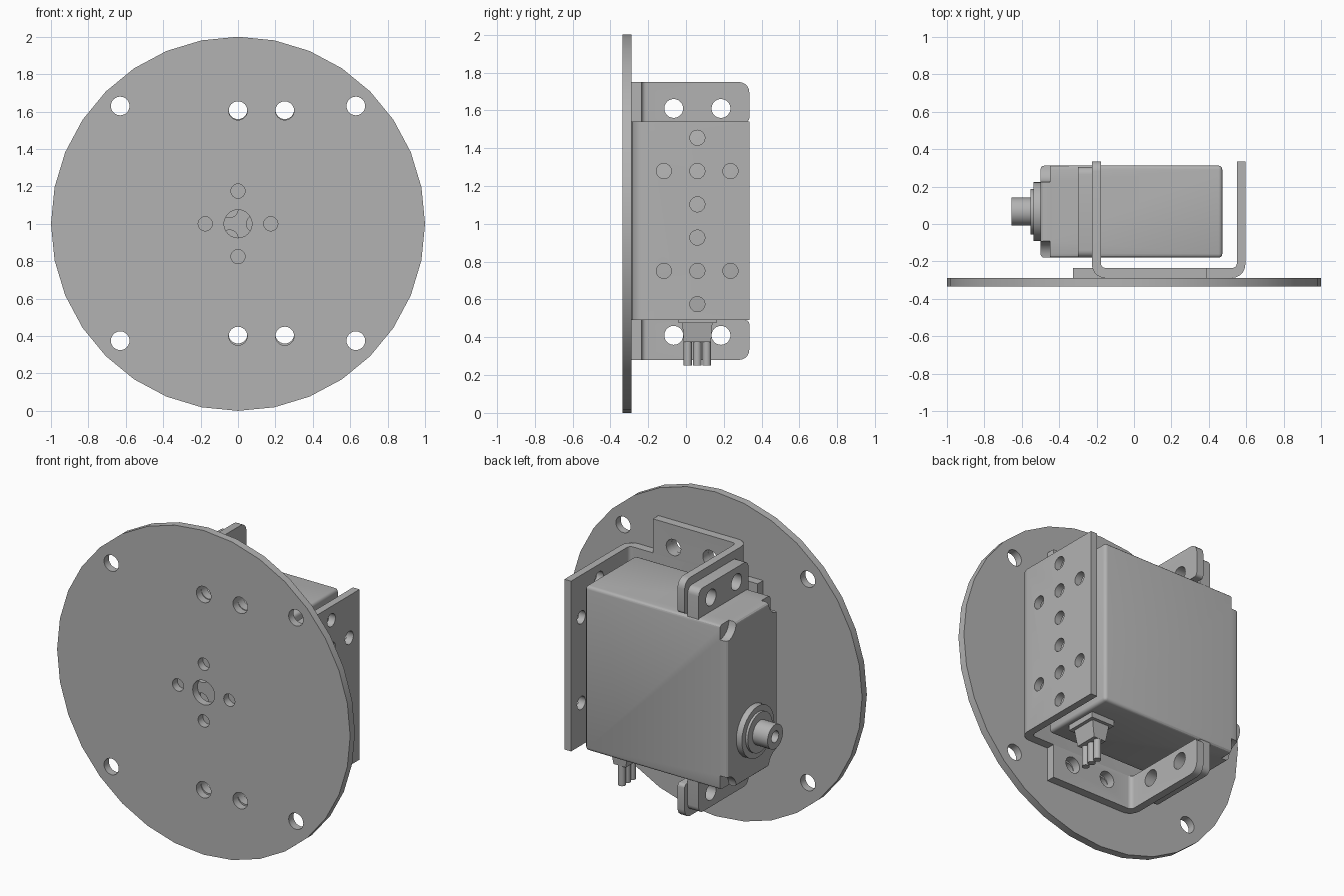
import bpy, bmesh
from math import pi, sin, cos
from mathutils import Vector, Matrix

if "Cube" in bpy.data.objects:
    bpy.data.objects.remove(bpy.data.objects["Cube"], do_unlink=True)

GREY = (0.45, 0.45, 0.45, 1)
grey = bpy.data.materials.new("light grey")
grey.use_nodes = True
grey.diffuse_color = GREY
grey.node_tree.nodes["Principled BSDF"].inputs["Base Color"].default_value = GREY

# Extrusion axes: columns map profile u, v and depth to model space
FRAMES = {
    "x": Matrix(((0, 0, 1), (1, 0, 0), (0, 1, 0))),
    "y": Matrix(((1, 0, 0), (0, 0, 1), (0, 1, 0))),
    "z": Matrix.Identity(3),
}


def finish(name, bm):
    bmesh.ops.recalc_face_normals(bm, faces=bm.faces)
    mesh = bpy.data.meshes.new(name)
    bm.to_mesh(mesh)
    bm.free()
    mesh.materials.append(grey)
    ob = bpy.data.objects.new(name, mesh)
    bpy.context.collection.objects.link(ob)
    return ob


def fillet(points, radii, steps=5):
    """Round the listed right-angled corners of a polygon."""
    out = []
    for i, p in enumerate(points):
        p, r = Vector(p), radii.get(i, 0)
        if not r:
            out.append(p)
            continue
        a = (Vector(points[i - 1]) - p).normalized() * r
        b = (Vector(points[(i + 1) % len(points)]) - p).normalized() * r
        for k in range(steps + 1):
            t = k / steps * pi / 2
            out.append(p + a * (1 - sin(t)) + b * (1 - cos(t)))
    return out


def add_prism(bm, points, axis, lo, hi):
    m = FRAMES[axis]
    rings = [[bm.verts.new(m @ Vector((u, v, d))) for u, v in points] for d in (lo, hi)]
    bm.faces.new(rings[0])
    bm.faces.new(rings[1])
    n = len(points)
    for i in range(n):
        j = (i + 1) % n
        bm.faces.new((rings[0][i], rings[0][j], rings[1][j], rings[1][i]))


def prism(name, points, axis, lo, hi, radii={}):
    bm = bmesh.new()
    add_prism(bm, fillet(points, radii), axis, lo, hi)
    return finish(name, bm)


def circle(u, v, r, n=24):
    return [(u + r * sin(2 * pi * i / n), v + r * cos(2 * pi * i / n)) for i in range(n)]


def rect(u0, u1, v0, v1):
    return [(u0, v0), (u1, v0), (u1, v1), (u0, v1)]


def modify(ob, kind, **settings):
    mod = ob.modifiers.new(kind.title(), kind)
    for key, value in settings.items():
        setattr(mod, key, value)
    bpy.context.view_layer.objects.active = ob
    bpy.ops.object.modifier_apply(modifier=mod.name)


def drill(ob, holes, axis, lo, hi):
    """Cut round holes (u, v, radius) through a part."""
    bm = bmesh.new()
    for u, v, r in holes:
        add_prism(bm, circle(u, v, r), axis, lo, hi)
    cutter = finish("hole_cutter", bm)
    cutter.hide_render = True
    modify(ob, "BOOLEAN", operation="DIFFERENCE", solver="EXACT", object=cutter)
    bpy.data.objects.remove(cutter, do_unlink=True)


parts = []

# Round mounting disc
disc = prism("mounting_disc", circle(0, 1, 1, 32), "y", -0.335, -0.288)
holes = [(x, z, 0.05) for x in (-0.63, 0.63) for z in (0.375, 1.63)]
holes += [(x, z, 0.05) for x in (0, 0.25) for z in (0.4, 1.605)]
holes += [(0.175 * s, 1, 0.038) for s in (-1, 1)] + [(0, 1 + 0.175 * s, 0.038) for s in (-1, 1)]
drill(disc, holes + [(0, 1, 0.075)], "y", -0.5, -0.2)
parts.append(disc)

# Bracket: base and tall side plate bent from one sheet
Y0, Y1, TOP = -0.288, -0.235, 0.335
side = prism("bracket_side_plate",
             [(-0.325, Y0), (0.595, Y0), (0.595, TOP), (0.55, TOP), (0.55, Y1), (-0.325, Y1)],
             "z", 0.49, 1.54, {1: 0.07, 4: 0.025})
rows = [(0.06, 0.575 + 0.176 * i, 0.04) for i in range(6)]
rows += [(y, z, 0.04) for y in (-0.117, 0.235) for z in (0.751, 1.279)]
drill(side, rows, "x", 0.5, 0.7)
drill(side, [(0.09 * cos(a), 1 + 0.09 * sin(a), 0.045) for a in (0, 2 * pi / 3, -2 * pi / 3)],
      "y", -0.4, -0.2)
parts.append(side)

# Bracket ears above and below, servo tabs bolted against them
for label, lo, hi, outer, hole_z in (("upper", 1.54, 1.75, 1.75, 1.61),
                                     ("lower", 0.28, 0.49, 0.28, 0.41)):
    ear = prism(label + "_bracket_ear",
                [(-0.225, Y0), (0.39, Y0), (0.39, Y1), (-0.177, Y1), (-0.177, TOP), (-0.225, TOP)],
                "z", lo, hi, {0: 0.07, 3: 0.025})
    bm = bmesh.new()
    bm.from_mesh(ear.data)
    for z, r in ((outer, 0.055), (lo + hi - outer, 0.02)):
        edges = [e for e in bm.edges
                 if all(v.co.y > TOP - 0.001 and abs(v.co.z - z) < 0.001 for v in e.verts)]
        bmesh.ops.bevel(bm, geom=edges, offset=r, segments=5, profile=0.5, affect="EDGES")
    bm.to_mesh(ear.data)
    bm.free()
    ear_holes = [(y, hole_z, 0.05) for y in (-0.065, 0.185)]
    drill(ear, ear_holes, "x", -0.4, 0)
    drill(ear, [(x, hole_z, 0.05) for x in (0, 0.25)], "y", -0.4, -0.15)

    tab_z = (1.45, 1.7) if label == "upper" else (0.32, 0.57)
    corners = {2: 0.04, 3: 0.04} if label == "upper" else {0: 0.04, 1: 0.04}
    tab = prism(label + "_servo_tab", rect(-0.18, 0.305, *tab_z), "x", -0.3, -0.225, corners)
    drill(tab, ear_holes, "x", -0.4, 0)
    parts += [ear, tab]

# Servo case with a screw recess in each front corner
case = prism("servo_case", rect(-0.18, 0.312, 0.51, 1.525), "x", -0.5, 0.472)
modify(case, "BEVEL", width=0.02, segments=3)
drill(case, [(y, z, 0.088) for y in (-0.18, 0.312) for z in (0.51, 1.525)], "x", -0.6, -0.45)
parts.append(case)

# Stepped output boss and hollow shaft
AY, AZ = 0.066, 0.8
parts.append(prism("output_boss", circle(AY, AZ, 0.158, 32), "x", -0.538, -0.45))
parts.append(prism("output_collar", circle(AY, AZ, 0.122, 32), "x", -0.553, -0.53))
shaft = prism("output_shaft", circle(AY, AZ, 0.075, 32), "x", -0.655, -0.54)
drill(shaft, [(AY, AZ, 0.035)], "x", -0.8, -0.58)
parts.append(shaft)

# Cable outlet: plate, tapered block and three wires
CX, CY = 0.36, 0.06
parts.append(prism("outlet_plate", rect(CX - 0.08, CX + 0.08, CY - 0.1, CY + 0.1), "z", 0.475, 0.515))
block = prism("outlet_block", rect(CX - 0.06, CX + 0.06, CY - 0.08, CY + 0.08), "z", 0.375, 0.48)
for v in block.data.vertices:
    if v.co.z < 0.4:
        v.co.x = CX + (v.co.x - CX) * 0.7
        v.co.y = CY + (v.co.y - CY) * 0.9
parts.append(block)
for i, label in enumerate(("first", "middle", "last")):
    parts.append(prism(label + "_wire", circle(CX, CY + 0.05 * (i - 1), 0.022, 16), "z", 0.25, 0.385))

# Smooth curved walls, keep edges sharp
bpy.ops.object.select_all(action="DESELECT")
for ob in parts:
    ob.select_set(True)
bpy.context.view_layer.objects.active = disc
bpy.ops.object.shade_smooth_by_angle(angle=pi / 6)
